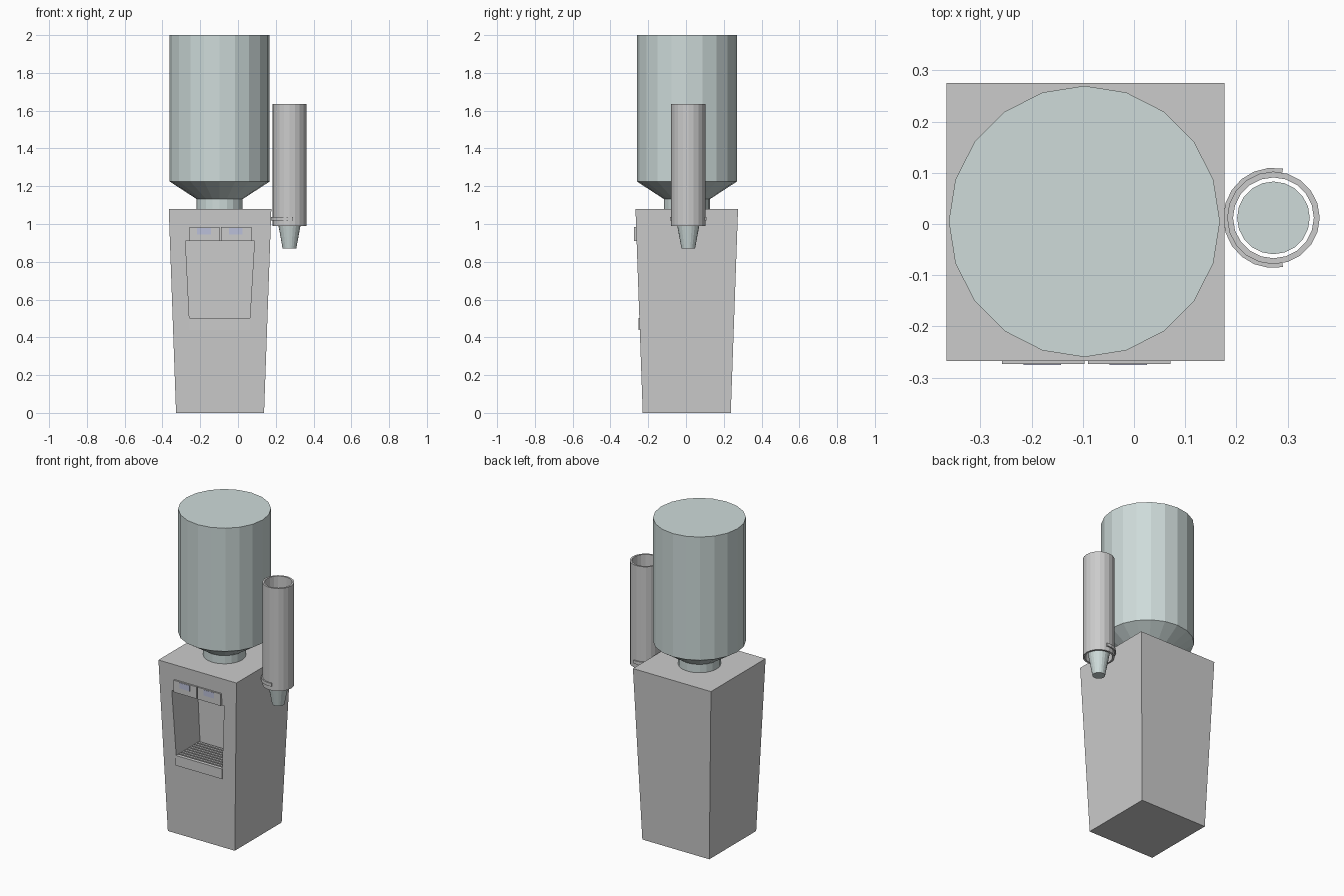
import bpy, bmesh
from math import cos, sin, radians

if "Cube" in bpy.data.objects:
    bpy.data.objects.remove(bpy.data.objects["Cube"])

CX, CY = -0.095, 0.004           # cabinet centre
TOP, HT, HB = 1.08, 0.2715, 0.233  # cabinet height, half width at top and bottom


def material(name, rgb):
    m = bpy.data.materials.new(name)
    m.diffuse_color = (*rgb, 1)
    m.use_nodes = True
    m.node_tree.nodes["Principled BSDF"].inputs["Base Color"].default_value = m.diffuse_color
    return m


def finish(name, bm, mat=None):
    bmesh.ops.recalc_face_normals(bm, faces=bm.faces)
    me = bpy.data.meshes.new(name)
    bm.to_mesh(me)
    bm.free()
    ob = bpy.data.objects.new(name, me)
    bpy.context.collection.objects.link(ob)
    if mat:
        me.materials.append(mat)
    return ob


def bridge(bm, a, b):
    for i in range(len(a)):
        j = (i + 1) % len(a)
        bm.faces.new((a[i], a[j], b[j], b[i]))


def box(name, lo, hi, mat=None):
    bm = bmesh.new()
    bmesh.ops.create_cube(bm, size=1)
    for v in bm.verts:
        v.co = [(l + h) / 2 + c * (h - l) for l, h, c in zip(lo, hi, v.co)]
    return finish(name, bm, mat)


def lathe(name, profile, centre, mat=None, hollow=False, start=0, span=360, n=20):
    """Revolve (radius, z) points; hollow = closed cross-section."""
    bm = bmesh.new()
    full = span == 360
    cols = []
    for i in range(n if full else n + 1):
        a = radians(start + span * i / n)
        cols.append([bm.verts.new((centre[0] + r * cos(a), centre[1] + r * sin(a), z))
                     for r, z in profile])
    k = len(profile)
    for i in range(n):
        a, b = cols[i], cols[(i + 1) % len(cols)]
        for j in range(k if hollow else k - 1):
            m = (j + 1) % k
            bm.faces.new((a[j], b[j], b[m], a[m]))
    if not full:
        bm.faces.new(cols[0])
        bm.faces.new(cols[-1])
    elif not hollow:
        bm.faces.new([c[0] for c in cols])
        bm.faces.new([c[-1] for c in cols])
    return finish(name, bm, mat)


def front_y(z):
    return CY - HB - (HT - HB) * z / TOP


teal = material("bottle_plastic", (0.62, 0.71, 0.70))
blue = material("button_blue", (0.50, 0.53, 0.70))

# Tapered cabinet with a recessed serving niche in its front face
bm = bmesh.new()


def ring(pts):
    return [bm.verts.new(p) for p in pts]


corners = [(-1, -1), (1, -1), (1, 1), (-1, 1)]
bottom = ring((CX + sx * HB, CY + sy * HB, 0) for sx, sy in corners)
top = ring((CX + sx * HT, CY + sy * HT, TOP) for sx, sy in corners)
bm.faces.new(bottom)
bm.faces.new(top)
for i in (1, 2, 3):
    j = (i + 1) % 4
    bm.faces.new((bottom[i], bottom[j], top[j], top[i]))
opening = [(-0.257, 0.49), (0.062, 0.49), (0.087, 0.91), (-0.278, 0.91)]
mouth = ring((x, front_y(z), z) for x, z in opening)
back = ring((x, -0.01, z) for x, z in opening)
bridge(bm, [bottom[0], bottom[1], top[1], top[0]], mouth)
bridge(bm, mouth, back)
bm.faces.new(back)
finish("cabinet", bm)

# Drip tray grille on the niche floor
for i in range(9):
    y = -0.243 + i * 0.026
    box(f"tray_slat_{i + 1}", (-0.257, y, 0.486), (0.062, y + 0.015, 0.502))
box("tray_lip", (-0.257, -0.2525, 0.44), (0.064, -0.235, 0.503))

# Two tap panels with buttons above the niche
for side, x in (("left", -0.258), ("right", -0.09)):
    box(f"{side}_tap_panel", (x, -0.274, 0.91), (x + 0.161, -0.25, 0.985))
    b = x + 0.042
    box(f"{side}_tap_button", (b, -0.2755, 0.945), (b + 0.073, -0.26, 0.98), blue)

# Upturned water bottle
lathe("water_bottle", [(0.122, TOP), (0.122, 1.132), (0.265, 1.225), (0.265, 2.0)],
      (-0.097, 0.005), teal)

# Cup dispenser: open tube, cup and half-ring bracket
C = (0.2725, 0.012)
lathe("cup_tube", [(0.079, 0.99), (0.0905, 0.99), (0.0905, 1.635), (0.079, 1.635)], C, hollow=True)
lathe("paper_cup", [(0.036, 0.87), (0.071, 1.06)], C, teal)
lathe("tube_bracket", [(0.088, 1.018), (0.098, 1.018), (0.098, 1.038), (0.088, 1.038)], C,
      hollow=True, start=79, span=202, n=12)
